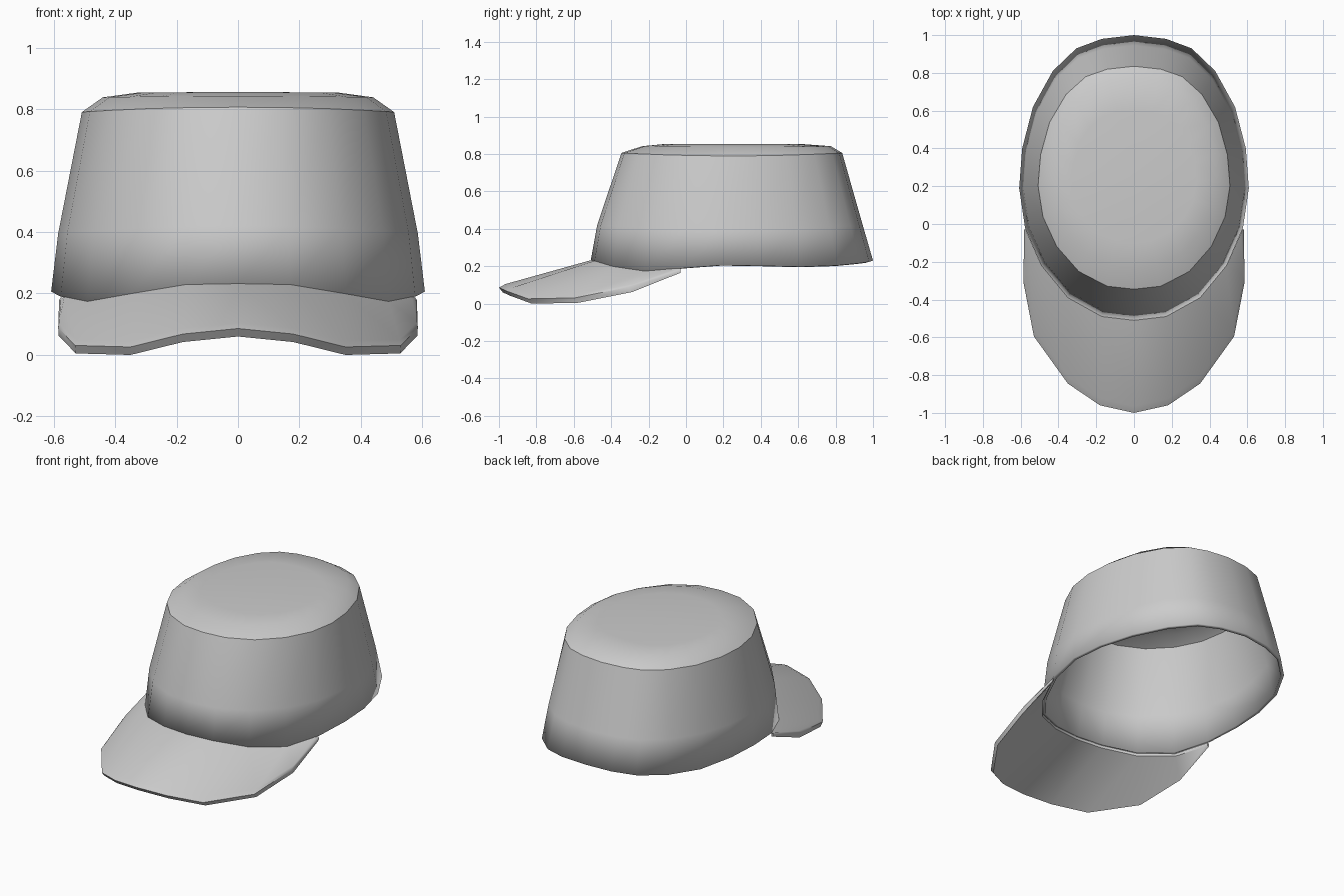
import bpy, bmesh, math
from mathutils import Vector

if "Cube" in bpy.data.objects:
    bpy.data.objects.remove(bpy.data.objects["Cube"])


def finish(bm, name, angle):
    bmesh.ops.remove_doubles(bm, verts=bm.verts, dist=0.0005)
    bmesh.ops.recalc_face_normals(bm, faces=bm.faces)
    mesh = bpy.data.meshes.new(name)
    bm.to_mesh(mesh)
    bm.free()
    obj = bpy.data.objects.new(name, mesh)
    bpy.context.collection.objects.link(obj)
    bpy.ops.object.select_all(action='DESELECT')
    obj.select_set(True)
    bpy.context.view_layer.objects.active = obj
    bpy.ops.object.shade_smooth_by_angle(angle=math.radians(angle))
    return obj


def bridge(bm, a, b, closed):
    n = len(a)
    for i in range(n if closed else n - 1):
        j = (i + 1) % n
        bm.faces.new((a[i], a[j], b[j], b[i]))


# Crown opening: half outline from front to back, mirrored into 22 sides
half = [(0, -.51, .228), (.17, -.49, .225), (.35, -.39, .195), (.49, -.22, .17),
        (.577, -.02, .19), (.608, .19, .206), (.592, .40, .203), (.535, .62, .198),
        (.43, .81, .205), (.305, .93, .217), (.17, .98, .224), (0, 1.0, .23)]
hem = half + [(-x, y, z) for x, y, z in half[-2:0:-1]]

# Crown rings: half width, front y, back y, height at the sides, height at the ends
rings = [(.585, -.475, .945, .395, .42),
         (.508, -.345, .835, .79, .806),
         (.44, -.235, .775, .838, .842),
         (.33, -.10, .60, .853, .855)]
bm = bmesh.new()
prev = [bm.verts.new(p) for p in hem]
for w, y0, y1, zs, ze in rings:
    ring = []
    for x, y, z in hem:
        v = (y - .245) / .755
        ring.append(bm.verts.new((x / .608 * w, (y0 + y1) / 2 + v * (y1 - y0) / 2,
                                  zs + (ze - zs) * v * v)))
    bridge(bm, prev, ring, True)
    prev = ring
centre = bm.verts.new((0, .25, .852))
for i in range(len(prev)):
    bm.faces.new((prev[i], prev[(i + 1) % len(prev)], centre))
crown = finish(bm, "crown", 30)
shell = crown.modifiers.new("cloth_thickness", 'SOLIDIFY')
shell.thickness = .02
shell.offset = -1

# Brim: stations from the middle to the right tip, then mirrored
inner = [Vector(p) for p in half[:4]] + [Vector((.565, -.05, .185)), Vector((.57, -.03, .182))]
outer = [Vector(p) for p in [(0, -1.0, .06), (.18, -.96, .042), (.35, -.845, 0),
                             (.53, -.595, .005), (.585, -.31, .062), (.582, -.03, .165)]]
sections = []
for k, (a, b) in enumerate(zip(inner, outer)):
    d = Vector((a.x - b.x, a.y - b.y, 0))
    d = d.normalized() * min(.035, d.length * .5)
    t = 1 if k < 5 else .5
    sections.append([a + Vector((0, 0, .004)),
                     b + d + Vector((0, 0, .045 * t)),
                     b + Vector((0, 0, .026 * t)),
                     b + d * .6,
                     a - Vector((0, 0, .016))])
mirrored = [[Vector((-p.x, p.y, p.z)) for p in s] for s in sections[:0:-1]]
bm = bmesh.new()
loops = [[bm.verts.new(p) for p in s] for s in mirrored + sections]
for a, b in zip(loops, loops[1:]):
    bridge(bm, a, b, True)
bm.faces.new(loops[0])
bm.faces.new(loops[-1])
finish(bm, "brim", 50)
